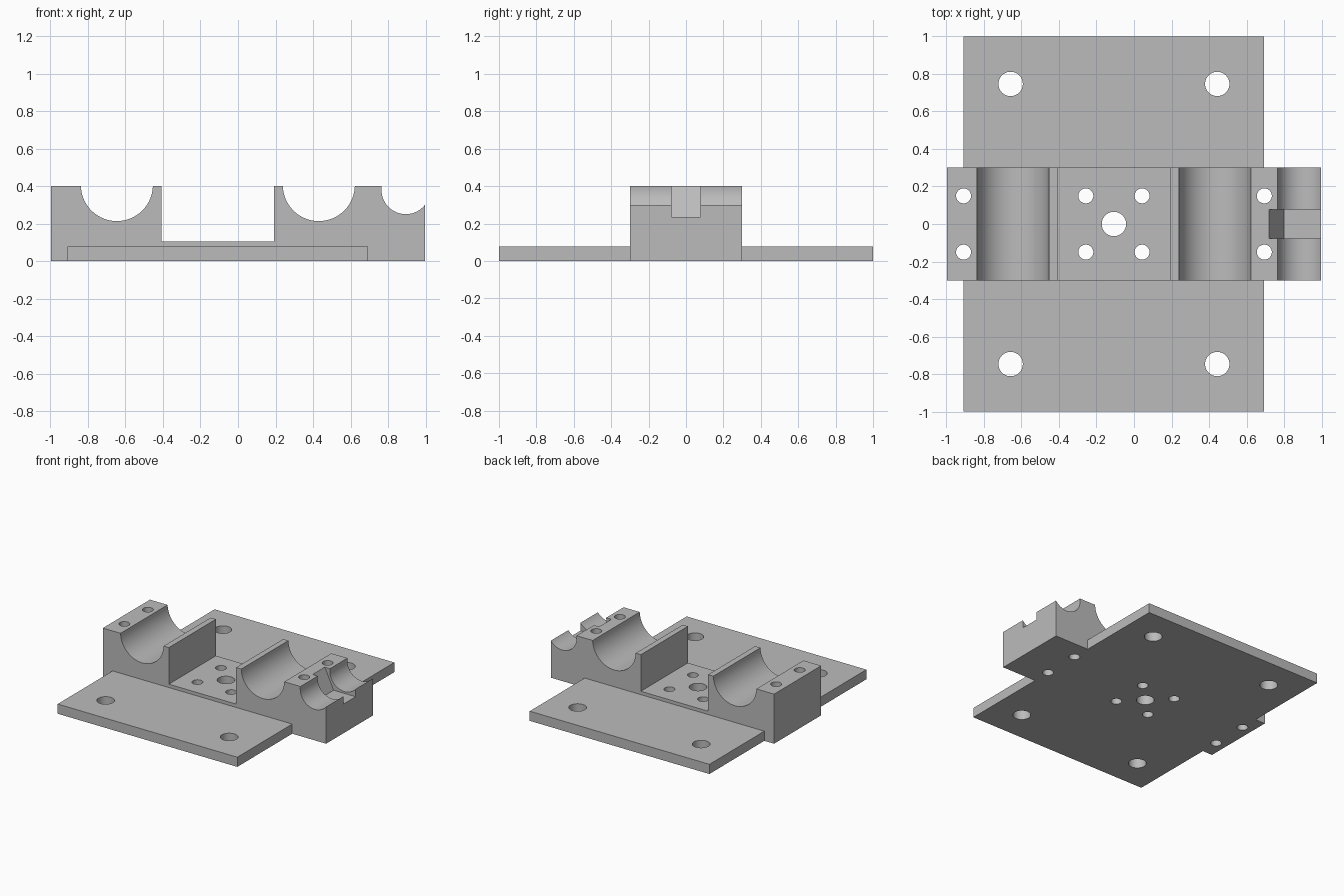
import bpy
import bmesh
from math import sin, cos, pi, asin, acos

cube = bpy.data.objects.get("Cube")
if cube:
    bpy.data.objects.remove(cube, do_unlink=True)

MID = -0.107      # x centre of the plate and hole pattern
END = 0.996       # half length of the bearing block
TOP = 0.4         # top of the bearing block

grey = bpy.data.materials.new("plain grey")
grey.use_nodes = True
grey.diffuse_color = (0.5, 0.5, 0.5, 1)
grey.node_tree.nodes["Principled BSDF"].inputs["Base Color"].default_value = (0.5, 0.5, 0.5, 1)


def extrude_profile(name, points, y0, y1):
    """Extrude an x-z outline along y."""
    bm = bmesh.new()
    face = bm.faces.new([bm.verts.new((x, y0, z)) for x, z in points])
    new = bmesh.ops.extrude_face_region(bm, geom=[face])["geom"]
    verts = [g for g in new if isinstance(g, bmesh.types.BMVert)]
    bmesh.ops.translate(bm, vec=(0, y1 - y0, 0), verts=verts)
    bmesh.ops.recalc_face_normals(bm, faces=bm.faces)
    mesh = bpy.data.meshes.new(name)
    bm.to_mesh(mesh)
    bm.free()
    mesh.materials.append(grey)
    obj = bpy.data.objects.new(name, mesh)
    bpy.context.collection.objects.link(obj)
    return obj


def box_outline(x0, x1, z0, z1):
    return [(x0, z0), (x1, z0), (x1, z1), (x0, z1)]


def arc(cx, cz, r, a0, a1, steps=40):
    angles = [a0 + (a1 - a0) * i / steps for i in range(steps + 1)]
    return [(cx + r * cos(a), cz + r * sin(a)) for a in angles]


def combine(target, other, operation):
    mod = target.modifiers.new(operation.lower(), "BOOLEAN")
    mod.operation = operation
    mod.solver = "EXACT"
    mod.object = other
    bpy.context.view_layer.objects.active = target
    bpy.ops.object.modifier_apply(modifier=mod.name)
    bpy.data.objects.remove(other, do_unlink=True)


def cradle(cx):
    """Large half-round seat, left to right."""
    r, cz = 0.192, 0.405
    dip = asin((cz - TOP) / r)
    return arc(cx, cz, r, pi + dip, 2 * pi - dip)


def drill(x, y, r):
    bpy.ops.mesh.primitive_cylinder_add(vertices=48, radius=r, depth=2, location=(x, y, 0))
    cutter = bpy.context.object
    cutter.hide_render = True
    cutter.data.materials.append(grey)
    combine(block, cutter, "DIFFERENCE")


# Bearing block: two large cradles, a low centre and a small end cradle
sx, sz, sr = 0.895, 0.38, 0.13
outline = [(-END, 0), (-END, TOP)]
outline += cradle(MID - 0.539)
outline += [(MID - 0.3, TOP), (MID - 0.3, 0.105), (MID + 0.3, 0.105), (MID + 0.3, TOP)]
outline += cradle(MID + 0.538)
outline += arc(sx, sz, sr, pi - asin((TOP - sz) / sr), 2 * pi - acos((END - sx) / sr))
outline += [(END, 0)]
block = extrude_profile("mounting_block", outline, -0.3, 0.3)

# Slot with a sloping back wall in the small cradle
slot = [(0.80, 0.235), (1.2, 0.235), (1.2, 0.5), (0.672, 0.5)]
cutter = extrude_profile("slot_cutter", slot, -0.077, 0.077)
cutter.hide_render = True
combine(block, cutter, "DIFFERENCE")

# Base plate
plate = extrude_profile("base_plate", box_outline(MID - 0.802, MID + 0.801, 0, 0.078), -1, 1)
combine(block, plate, "UNION")

# Corner holes, centre hole and small bolt holes
drill(MID, 0, 0.065)
for side in (-1, 1):
    for end in (-1, 1):
        drill(MID + end * 0.551, side * 0.747, 0.065)
    for dx in (-0.802, -0.15, 0.15, 0.802):
        drill(MID + dx, side * 0.15, 0.04)

# Smooth cradles and holes, crisp edges elsewhere
bpy.ops.object.select_all(action="DESELECT")
block.select_set(True)
bpy.context.view_layer.objects.active = block
bpy.ops.object.shade_smooth_by_angle(angle=pi / 7)
